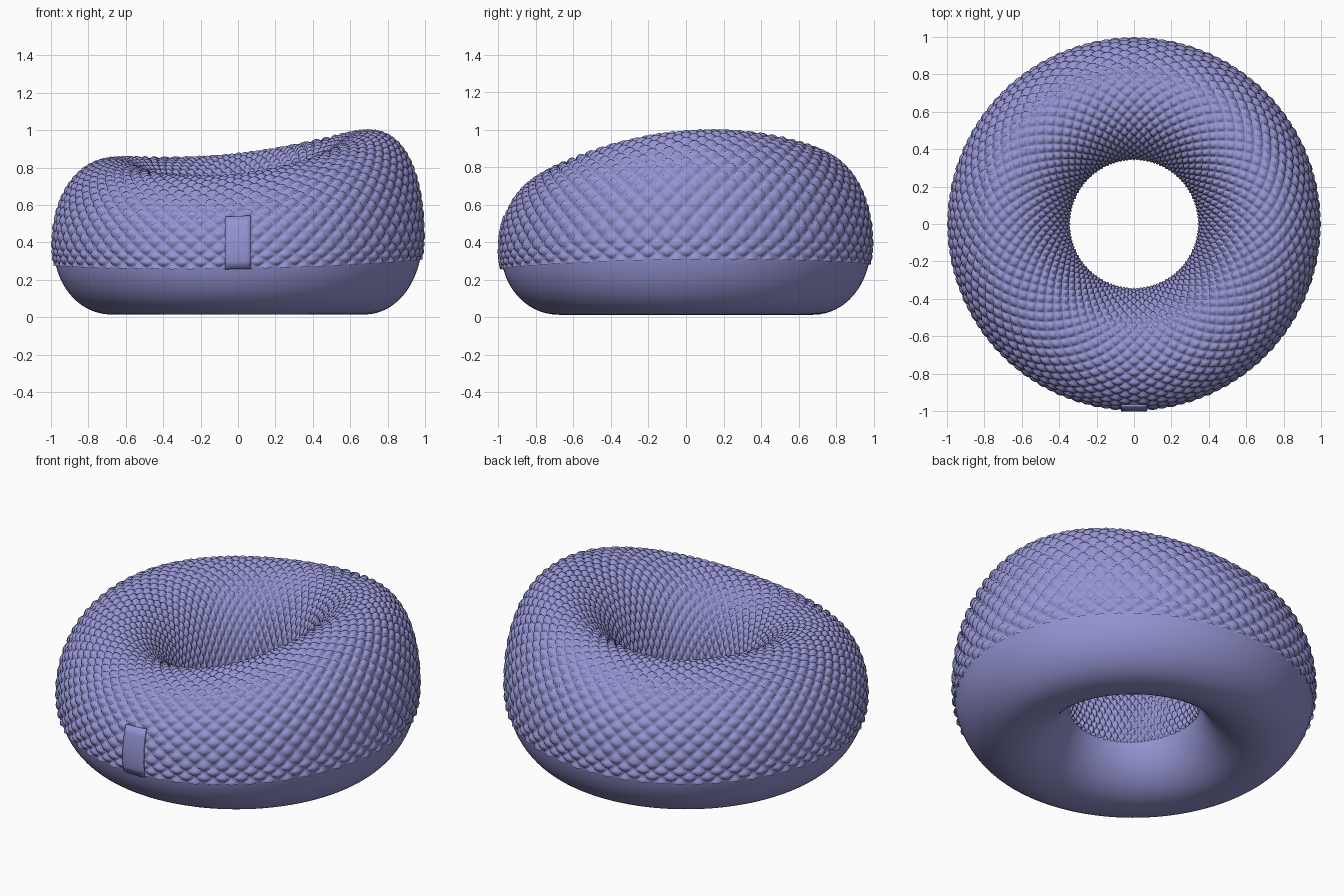
import bpy, math
from math import sin, cos, pi, radians

if "Cube" in bpy.data.objects:
    bpy.data.objects.remove(bpy.data.objects["Cube"])

fabric = bpy.data.materials.new("lavender fabric")
fabric.diffuse_color = (0.30, 0.30, 0.66, 1)
fabric.use_nodes = True
fabric.node_tree.nodes["Principled BSDF"].inputs["Base Color"].default_value = fabric.diffuse_color

CELLS, ROWS = 60, 19           # quilt diamonds around / across
SEAM = radians(16)             # seam sits this far below the widest line


def spow(v, n):
    return math.copysign(abs(v) ** n, v)


def surface(t, phi, offset=0.0):
    """Point on the ring: t runs around, phi around the cross-section."""
    top = 0.875 + 0.075 * cos(t) + 0.055 * sin(t) + 0.05 * cos(2 * t)
    mid = 0.38 + 0.3 * (top - 0.85)
    rise = top - mid if sin(phi) > 0 else mid
    shift = 0.04 * max(0, sin(phi)) ** 2 * max(0, cos(t))
    r = 0.67 + shift + 0.33 * spow(cos(phi), 0.95) + offset * cos(phi)
    z = mid + rise * spow(sin(phi), 0.95 if sin(phi) > 0 else 1) + offset * sin(phi)
    return (r * cos(t), r * sin(t), max(z, 0.0))


def quilt(u, v):
    """Puffed diamonds: 0 on the diagonal stitch lines, 1 in the middle."""
    a, b = CELLS * u + ROWS * v, CELLS * u - ROWS * v
    p = (abs(sin(pi * a)) * abs(sin(pi * b))) ** 0.5
    return 0.022 * (p - 1)


def make(name, verts, faces):
    me = bpy.data.meshes.new(name)
    me.from_pydata(verts, [], faces)
    me.materials.append(fabric)
    for p in me.polygons:
        p.use_smooth = True
    ob = bpy.data.objects.new(name, me)
    bpy.context.collection.objects.link(ob)
    return ob


def ring(name, nu, nv, phi0, phi1, offset):
    verts = [surface(2 * pi * i / nu, phi0 + (phi1 - phi0) * j / nv, offset(i / nu, j / nv))
             for i in range(nu) for j in range(nv + 1)]
    w = nv + 1
    faces = [(i * w + j, (i + 1) % nu * w + j, (i + 1) % nu * w + j + 1, i * w + j + 1)
             for i in range(nu) for j in range(nv)]
    return make(name, verts, faces)


# Quilted cover over the top, from outer seam to inner seam
ring("quilted_cover", CELLS * 8, ROWS * 8, -SEAM, pi + SEAM, quilt)
# Smooth base below the seam
ring("smooth_base", 128, 40, pi + SEAM - 0.04, 2 * pi - SEAM + 0.04, lambda u, v: -0.014)

# Fabric tag on the front, following the curve of the side
n = 6
verts = [surface(radians(-94 + 8 * i / n), radians(-16 + 41 * j / n), 0.004)
         for i in range(n + 1) for j in range(n + 1)]
faces = [(i * 7 + j, (i + 1) * 7 + j, (i + 1) * 7 + j + 1, i * 7 + j + 1)
         for i in range(n) for j in range(n)]
tag = make("side_tag", verts, faces)
mod = tag.modifiers.new("thickness", 'SOLIDIFY')
mod.thickness = 0.009
mod.offset = -1
